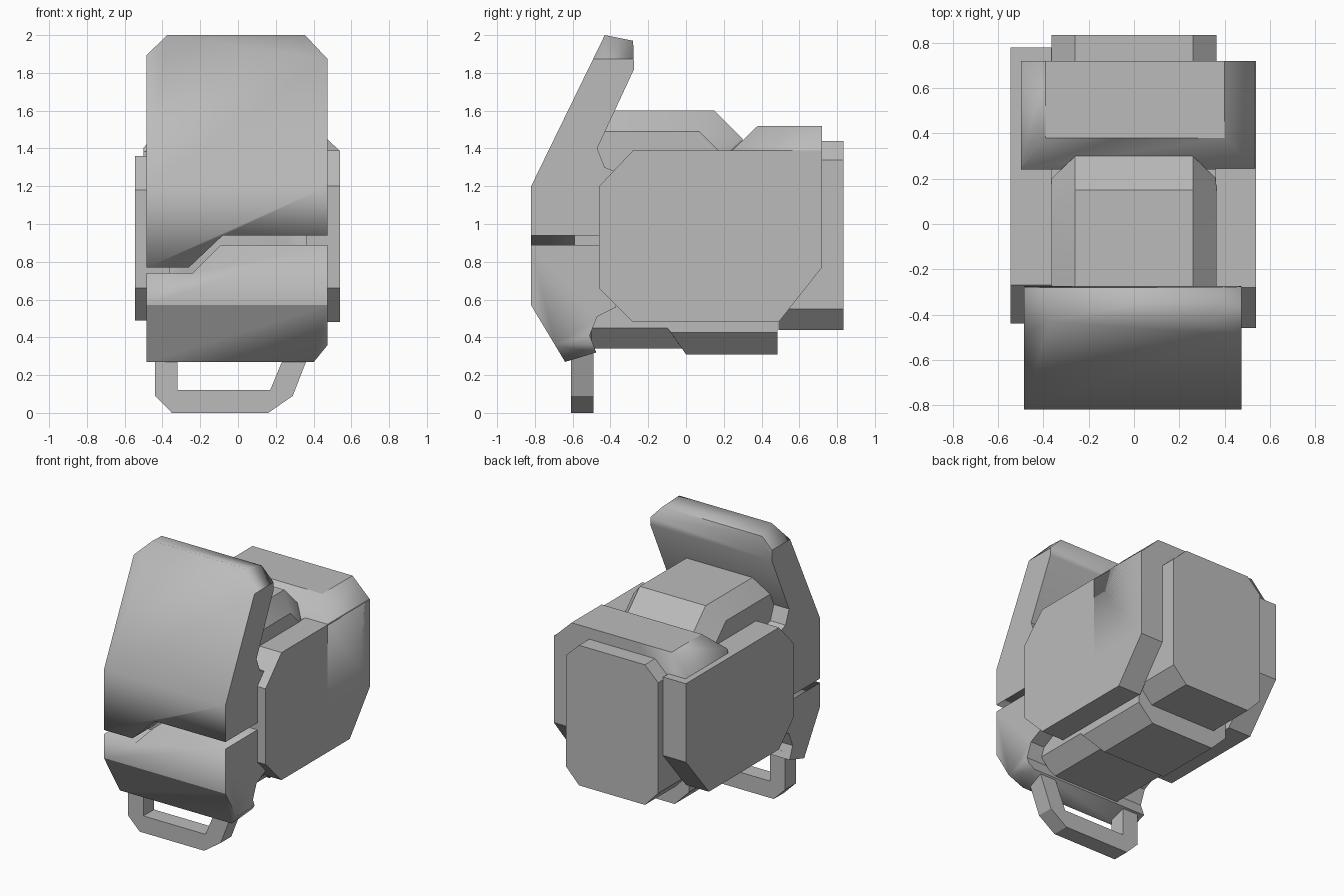
import bpy, bmesh, math

cube = bpy.data.objects.get("Cube")
if cube:
    bpy.data.objects.remove(cube, do_unlink=True)

GREY = (0.5, 0.5, 0.5, 1.0)
mat = bpy.data.materials.new("plain grey")
mat.use_nodes = True
mat.diffuse_color = GREY
bsdf = next(n for n in mat.node_tree.nodes if n.type == 'BSDF_PRINCIPLED')
bsdf.inputs["Base Color"].default_value = GREY


def loft(name, axis, sections, smooth=30):
    """Join matching outlines placed along an axis: 'x' takes (y, z), 'y' takes (x, z)."""
    bm = bmesh.new()
    rings = []
    for pos, pts in sections:
        rings.append([bm.verts.new((pos, a, b) if axis == 'x' else (a, pos, b))
                      for a, b in pts])
    n = len(rings[0])
    for r, s in zip(rings, rings[1:]):
        for i in range(n):
            j = (i + 1) % n
            bm.faces.new((r[i], r[j], s[j], s[i]))
    bm.faces.new(rings[0])
    bm.faces.new(rings[-1])
    bmesh.ops.recalc_face_normals(bm, faces=bm.faces)
    me = bpy.data.meshes.new(name)
    bm.to_mesh(me)
    bm.free()
    me.materials.append(mat)
    ob = bpy.data.objects.new(name, me)
    bpy.context.collection.objects.link(ob)
    bpy.ops.object.select_all(action='DESELECT')
    ob.select_set(True)
    bpy.context.view_layer.objects.active = ob
    bpy.ops.object.shade_smooth_by_angle(angle=math.radians(smooth))
    return ob


def trim(ob, outline):
    """Keep only the part of ob inside a front (x, z) outline."""
    cutter = loft("outline_cutter", 'y', [(-2, outline), (2, outline)])
    cutter.hide_render = True
    bpy.context.view_layer.objects.active = ob
    mod = ob.modifiers.new("outline", 'BOOLEAN')
    mod.operation = 'INTERSECT'
    mod.solver = 'EXACT'
    mod.object = cutter
    bpy.ops.object.modifier_apply(modifier=mod.name)
    bpy.data.objects.remove(cutter, do_unlink=True)


# Core with chamfered long edges
core_full = [(-0.59, 0.55), (-0.50, 0.34), (0.30, 0.34), (0.30, 1.45), (0.15, 1.60),
             (-0.43, 1.60), (-0.59, 1.25)]
core_side = [(-0.59, 0.62), (-0.50, 0.45), (0.20, 0.45), (0.20, 1.36), (0.07, 1.49),
             (-0.45, 1.49), (-0.59, 1.20)]
loft("core", 'x', [(-0.365, core_side), (-0.26, core_full),
                   (0.26, core_full), (0.365, core_side)])

# Underside block
under_full = [(-0.12, 0.48), (0.0, 0.31), (0.485, 0.31), (0.485, 0.60), (-0.12, 0.60)]
under_side = [(-0.12, 0.48), (-0.08, 0.425), (0.485, 0.425), (0.485, 0.60), (-0.12, 0.60)]
loft("underside_block", 'x', [(-0.365, under_side), (-0.25, under_full),
                              (0.25, under_full), (0.365, under_side)])

# Side plates
left_plate = [(-0.46, 0.66), (-0.28, 0.48), (0.49, 0.48), (0.72, 0.77),
              (0.72, 1.39), (-0.28, 1.39), (-0.46, 1.20)]
right_plate = [(-0.44, 0.66), (-0.27, 0.49), (0.52, 0.49), (0.78, 0.80),
               (0.78, 1.36), (-0.27, 1.36), (-0.44, 1.18)]
loft("left_side_plate", 'x', [(0.36, left_plate), (0.54, left_plate)])
loft("right_side_plate", 'x', [(-0.545, right_plate), (-0.365, right_plate)])

# Strap over the top, sloped at the front and chamfered at both shoulders
strap = loft("top_strap", 'x', [(x, [(0.24, 0.80), (0.72, 0.80), (0.72, 1.52),
                                     (0.38, 1.52), (0.24, 1.385)]) for x in (-0.5, 0.54)])
trim(strap, [(-0.6, 0.5), (0.6, 0.5), (0.6, 1.327), (0.40, 1.52), (-0.39, 1.52), (-0.6, 1.30)])

# Rear block with clipped corners
rear = [(-0.365, 0.55), (-0.26, 0.44), (0.26, 0.44), (0.365, 0.55),
        (0.365, 1.34), (0.26, 1.44), (-0.26, 1.44), (-0.365, 1.34)]
loft("rear_block", 'y', [(0.49, rear), (0.835, rear)])

# Upper face guard
upper = [(-0.82, 0.70), (-0.82, 1.20), (-0.43, 2.0), (-0.28, 1.97), (-0.275, 1.82),
         (-0.47, 1.40), (-0.43, 1.30), (-0.38, 1.28), (-0.38, 0.70)]
guard = loft("upper_face_guard", 'x', [(-0.485, upper), (0.475, upper)])
trim(guard, [(-0.6, 0.77), (-0.26, 0.77), (-0.08, 0.94), (0.6, 0.94), (0.6, 1.74),
             (0.35, 2.005), (-0.37, 2.005), (-0.6, 1.78)])

# Lower face guard
lower = [(-0.82, 0.95), (-0.82, 0.57), (-0.64, 0.27), (-0.475, 0.32), (-0.51, 0.41),
         (-0.47, 0.51), (-0.37, 0.56), (-0.37, 0.95)]
jaw = loft("lower_face_guard", 'x', [(-0.485, lower), (0.475, lower)])
trim(jaw, [(-0.6, 0.2), (0.345, 0.2), (0.475, 0.36), (0.6, 0.52), (0.6, 0.89), (-0.09, 0.89),
           (-0.24, 0.74), (-0.6, 0.74)])

# Hanging loop below the jaw
loop = [(-0.44, 0.36), (-0.44, 0.09), (-0.35, 0.0), (0.16, 0.0), (0.29, 0.09), (0.395, 0.36),
        (0.27, 0.36), (0.17, 0.12), (-0.32, 0.12), (-0.32, 0.36)]
loft("hanging_loop", 'y', [(-0.61, loop), (-0.49, loop)])
